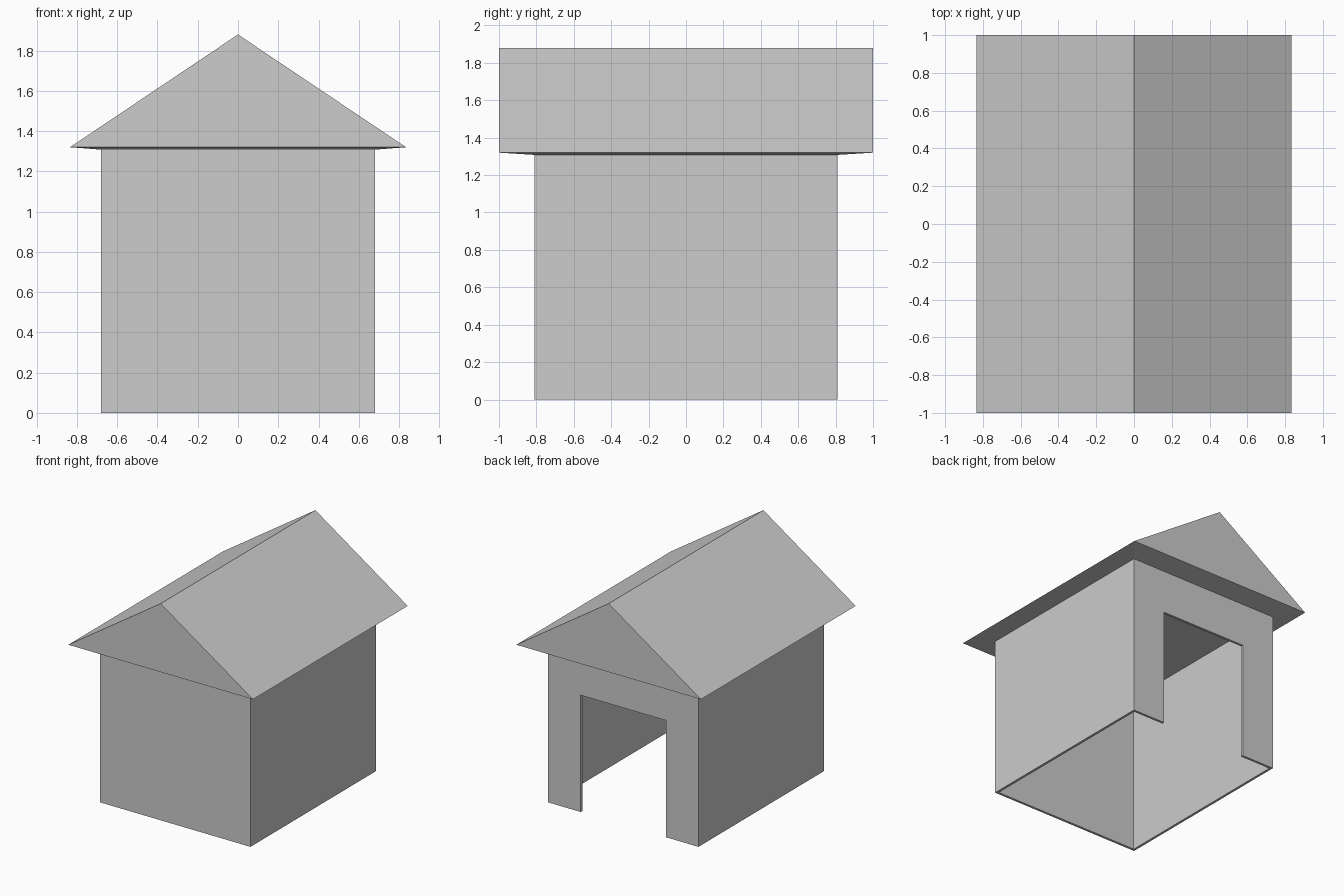
import bpy
import bmesh

cube = bpy.data.objects.get("Cube")
if cube:
    bpy.data.objects.remove(cube, do_unlink=True)

# Main dimensions
WALL_X, WALL_Y, WALL_TOP = 0.68, 0.81, 1.308
THICK = 0.02
ROOF_X, ROOF_Y, EAVE, RIDGE = 0.835, 1.0, 1.32, 1.88
DOOR_X, DOOR_TOP = 0.385, 0.955

grey = bpy.data.materials.new("light_grey")
grey.use_nodes = True
colour = (0.604, 0.604, 0.604, 1)
grey.diffuse_color = colour
grey.node_tree.nodes["Principled BSDF"].inputs["Base Color"].default_value = colour


def finish(name, bm):
    bmesh.ops.recalc_face_normals(bm, faces=bm.faces)
    mesh = bpy.data.meshes.new(name)
    bm.to_mesh(mesh)
    bm.free()
    mesh.materials.append(grey)
    obj = bpy.data.objects.new(name, mesh)
    bpy.context.collection.objects.link(obj)
    return obj


def panel(name, outline, start, depth, axis):
    """Extrude an upright outline of (across, z) points along x or y."""
    bm = bmesh.new()
    place = (lambda a, z: (start, a, z)) if axis == "x" else (lambda a, z: (a, start, z))
    face = bm.faces.new([bm.verts.new(place(a, z)) for a, z in outline])
    moved = bmesh.ops.extrude_face_region(bm, geom=[face])["geom"]
    verts = [v for v in moved if isinstance(v, bmesh.types.BMVert)]
    offset = (depth, 0, 0) if axis == "x" else (0, depth, 0)
    bmesh.ops.translate(bm, verts=verts, vec=offset)
    # The extrusion keeps its starting cap
    return finish(name, bm)


def rectangle(half):
    return [(-half, 0), (half, 0), (half, WALL_TOP), (-half, WALL_TOP)]


# Side walls and plain front wall
inner_y = WALL_Y - THICK
panel("left_wall", rectangle(inner_y), WALL_X - THICK, THICK, "x")
panel("right_wall", rectangle(inner_y), -WALL_X, THICK, "x")
panel("front_wall", rectangle(WALL_X), -WALL_Y, THICK, "y")

# Back wall with an open doorway
doorway = [(-WALL_X, 0), (-DOOR_X, 0), (-DOOR_X, DOOR_TOP), (DOOR_X, DOOR_TOP),
           (DOOR_X, 0), (WALL_X, 0), (WALL_X, WALL_TOP), (-WALL_X, WALL_TOP)]
panel("back_wall", doorway, inner_y, THICK, "y")

# Solid gable roof whose soffit dips slightly to meet the walls
bm = bmesh.new()
corners = [(-1, -1), (1, -1), (1, 1), (-1, 1)]
eaves = [bm.verts.new((sx * ROOF_X, sy * ROOF_Y, EAVE)) for sx, sy in corners]
ceiling = [bm.verts.new((sx * WALL_X, sy * WALL_Y, WALL_TOP)) for sx, sy in corners]
front, back = [bm.verts.new((0, sy * ROOF_Y, RIDGE)) for sy in (-1, 1)]
bm.faces.new(ceiling)
for i in range(4):
    j = (i + 1) % 4
    bm.faces.new((eaves[i], eaves[j], ceiling[j], ceiling[i]))
bm.faces.new((eaves[0], eaves[1], front))
bm.faces.new((eaves[2], eaves[3], back))
bm.faces.new((eaves[1], eaves[2], back, front))
bm.faces.new((eaves[3], eaves[0], front, back))
finish("roof", bm)
